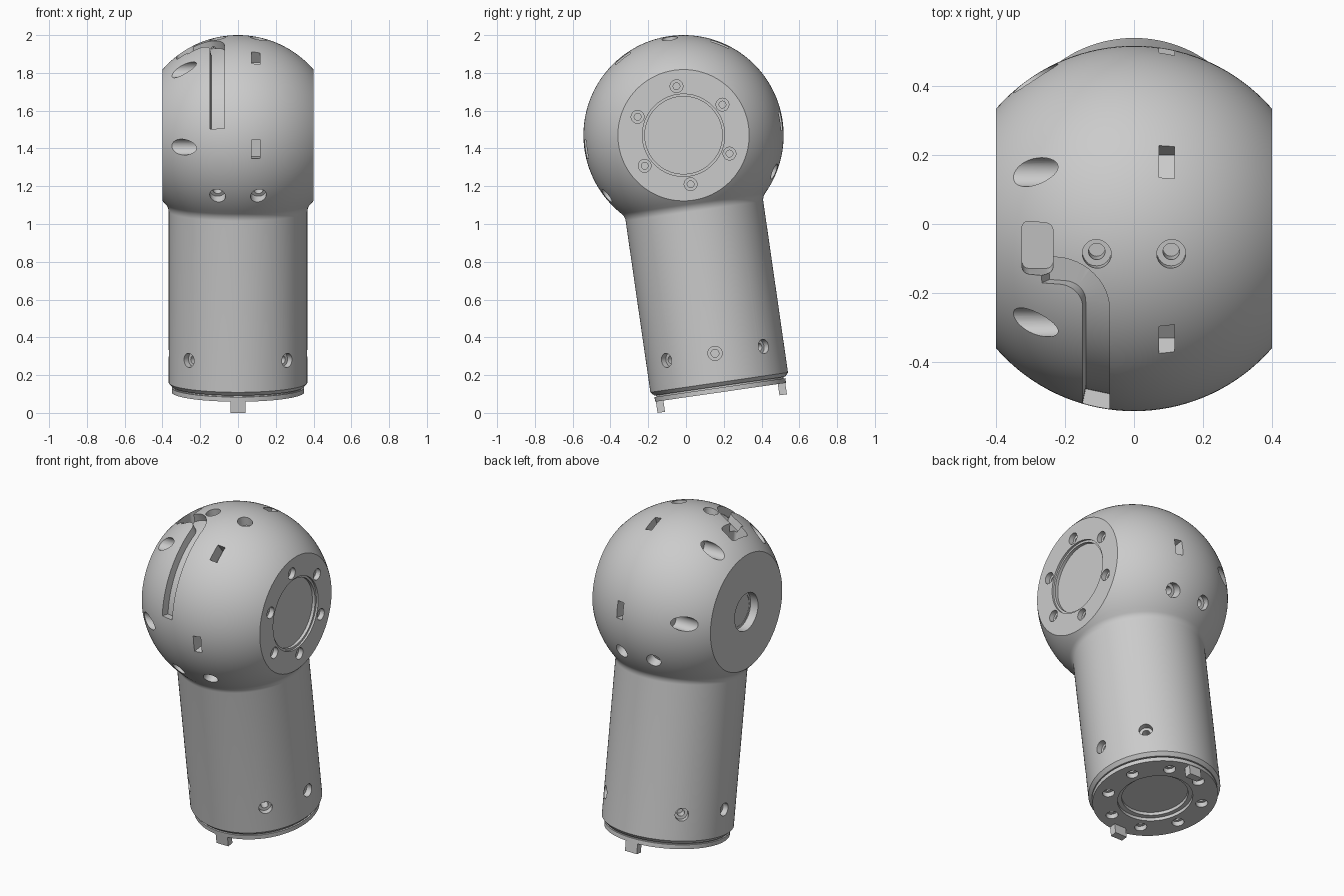
import bpy, bmesh
from math import sin, cos, pi, radians, sqrt, atan2
from mathutils import Matrix, Vector

if "Cube" in bpy.data.objects:
    bpy.data.objects.remove(bpy.data.objects["Cube"])

R = 0.53            # ball radius
TUBE = 0.368        # tube radius
PLACE = Matrix.Translation((0, -0.013, 1.47)) @ Matrix.Rotation(radians(8.2), 4, 'X')

grey = bpy.data.materials.new("light_grey")
grey.use_nodes = True
grey.diffuse_color = (0.6, 0.6, 0.6, 1)
grey.node_tree.nodes["Principled BSDF"].inputs["Base Color"].default_value = (0.6, 0.6, 0.6, 1)

cutters = bpy.data.collections.new("cutters")
bpy.context.scene.collection.children.link(cutters)


def finish(bm, name, matrix=None, cutter=True):
    bmesh.ops.recalc_face_normals(bm, faces=bm.faces)
    if matrix:
        bm.transform(matrix)
    mesh = bpy.data.meshes.new(name)
    bm.to_mesh(mesh)
    bm.free()
    mesh.materials.append(grey)
    obj = bpy.data.objects.new(name, mesh)
    (cutters if cutter else bpy.context.scene.collection).objects.link(obj)
    obj.hide_render = cutter
    return obj


def lathe(name, profile, matrix=None, steps=32, cutter=True):
    """Revolve (radius, height) points around z."""
    bm = bmesh.new()
    vs = [bm.verts.new((r, 0, z)) for r, z in profile]
    es = [bm.edges.new(p) for p in zip(vs, vs[1:])]
    bmesh.ops.spin(bm, geom=vs + es, cent=(0, 0, 0), axis=(0, 0, 1),
                   angle=2 * pi, steps=steps)
    bmesh.ops.remove_doubles(bm, verts=bm.verts, dist=1e-5)
    return finish(bm, name, matrix, cutter)


def box(name, size, matrix, bevel=0.0, cutter=True):
    bm = bmesh.new()
    bmesh.ops.create_cube(bm, size=1)
    bm.transform(Matrix.Diagonal((*size, 1)))
    if bevel:
        upright = [e for e in bm.edges
                   if abs(e.verts[0].co.z - e.verts[1].co.z) > 1e-4]
        bmesh.ops.bevel(bm, geom=upright, offset=bevel, segments=4,
                        affect='EDGES', profile=0.5)
    return finish(bm, name, matrix, cutter)


def on_ball(x, degrees, r):
    """Frame facing outward, at an angle from the front over the top."""
    return Matrix.Rotation(radians(90 - degrees), 4, 'X') @ Matrix.Translation((x, 0, r))


def stepped(name, wide, narrow, mid, deep, matrix, steps=24):
    """Counterbored hole sunk below the frame's origin."""
    lathe(name, [(0, 0.06), (wide, 0.06), (wide, -mid), (narrow, -mid),
                 (narrow, -deep), (0, -deep)], matrix, steps)


TURN = Matrix.Rotation(pi / 2, 4, 'Y')      # z becomes +x
BELOW = Matrix.Rotation(pi, 4, 'X')         # z becomes -z

# Body: ball, concave fillet, tube, chamfer and end flange
f = 0.06
fz = -sqrt((R + f) ** 2 - (TUBE + f) ** 2)
end = atan2(TUBE + f, fz)
profile = [(R * sin(end * i / 56), R * cos(end * i / 56)) for i in range(57)]
a0 = atan2(-fz, -(TUBE + f))
for i in range(1, 9):
    a = a0 + (pi - a0) * i / 8
    profile.append((TUBE + f + f * cos(a), fz + f * sin(a)))
profile += [(TUBE, -1.322), (0.35, -1.342), (0.34, -1.342), (0.34, -1.35),
            (0.35, -1.35), (0.35, -1.375), (0, -1.375)]
body = lathe("body", profile, steps=128, cutter=False)

# Flat sides of the ball
for s in (-1, 1):
    box("side_flat", (0.4, 1.3, 1.3), Matrix.Translation((s * 0.6, 0, 0)))

# Hub recess and screw holes on the left face
face = Matrix.Translation((0.4, 0, 0)) @ TURN
stepped("hub_recess", 0.218, 0.205, 0.012, 0.03, face, 64)
for i in range(6):
    spot = Matrix.Rotation(i * pi / 3, 4, 'X') @ Matrix.Translation((0.4, 0, 0.262)) @ TURN
    stepped("hub_screw_hole", 0.034, 0.018, 0.03, 0.06, spot)

# Round hole on the right face
stepped("axle_hole", 0.113, 0.1, 0.05, 0.052,
        Matrix.Translation((-0.4, 0, 0)) @ TURN.inverted(), 48)

# Windows and side scoops around the ball
for deg in (0, 60, 120, 180):
    box("window", (0.045, 0.1, 0.16), on_ball(0.095, deg, R))
    lathe("scoop", [(0, -0.13), (0.042, -0.13), (0.042, 0.13), (0, 0.13)],
          on_ball(-0.33, deg, 0.44) @ TURN)

# Paired screw holes in the ball
for deg in (-30, 90, 210):
    for x in (-0.108, 0.108):
        stepped("ball_screw_hole", 0.042, 0.024, 0.05, 0.12, on_ball(x, deg, 0.519))

# Holes around the lower tube
for deg in (0, 45, 135, 180, 225, 315):
    spot = (Matrix.Rotation(radians(deg), 4, 'Z')
            @ Matrix.Translation((TUBE, 0, -1.167)) @ TURN)
    stepped("tube_hole", 0.038, 0.021, 0.035, 0.09, spot)

# Recess and holes in the end flange
stepped("end_recess", 0.21, 0.185, 0.02, 0.04,
        Matrix.Translation((0, 0, -1.375)) @ BELOW, 64)
for i in range(8):
    spot = (Matrix.Rotation((i + 0.5) * pi / 4, 4, 'Z')
            @ Matrix.Translation((0.272, 0, -1.375)) @ BELOW)
    stepped("end_screw_hole", 0.034, 0.018, 0.03, 0.06, spot)

# Cable groove over the ball, bending into a pocket
path = []
for i in range(25):
    a = radians(12 + 59 * i / 24)
    path.append(Vector((-0.11, -0.518 * cos(a), 0.518 * sin(a))))
for i in range(1, 13):
    a = pi / 2 * i / 12
    x, y = -0.22 + 0.11 * cos(a), -0.165 + 0.11 * sin(a)
    path.append(Vector((x, y, sqrt(R * R - x * x - y * y))))
path.append(Vector((-0.27, -0.055, 0.453)))
bm = bmesh.new()
rings = []
for i, p in enumerate(path):
    t = path[min(i + 1, len(path) - 1)] - path[max(i - 1, 0)]
    n = p.normalized()
    side = t.cross(n).normalized() * 0.04
    rings.append([bm.verts.new(n * h + side * s) for h, s in
                  ((R - 0.045, -1), (R - 0.045, 1), (R + 0.04, 1), (R + 0.04, -1))])
for r0, r1 in zip(rings, rings[1:]):
    for k in range(4):
        m = (k + 1) % 4
        bm.faces.new((r0[k], r0[m], r1[m], r1[k]))
bm.faces.new(rings[0])
bm.faces.new(rings[-1])
bmesh.ops.triangulate(bm, faces=bm.faces)
finish(bm, "cable_groove")
box("cable_pocket", (0.09, 0.155, 0.3), Matrix.Translation((-0.28, 0.005, 0.46)), 0.02)

# Cut everything out of the body and keep the result
mod = body.modifiers.new("cuts", 'BOOLEAN')
mod.operand_type = 'COLLECTION'
mod.collection = cutters
mod.solver = 'EXACT'
mod.use_self = True
bpy.context.view_layer.update()
graph = bpy.context.evaluated_depsgraph_get()
cut_mesh = bpy.data.meshes.new_from_object(body.evaluated_get(graph))
body.modifiers.clear()
body.data = cut_mesh
cut_mesh.materials.clear()
cut_mesh.materials.append(grey)
for face in cut_mesh.polygons:
    face.material_index = 0
cut_mesh.transform(PLACE)
for obj in list(cutters.objects):
    bpy.data.objects.remove(obj)
bpy.data.collections.remove(cutters)

# Locating pegs under the flange
for name, s in (("front_peg", -1), ("back_peg", 1)):
    box(name, (0.08, 0.04, 0.075),
        PLACE @ Matrix.Translation((0, s * 0.326, -1.398)), cutter=False)

bpy.ops.object.select_all(action='DESELECT')
body.select_set(True)
bpy.context.view_layer.objects.active = body
bpy.ops.object.shade_smooth_by_angle(angle=radians(30))
